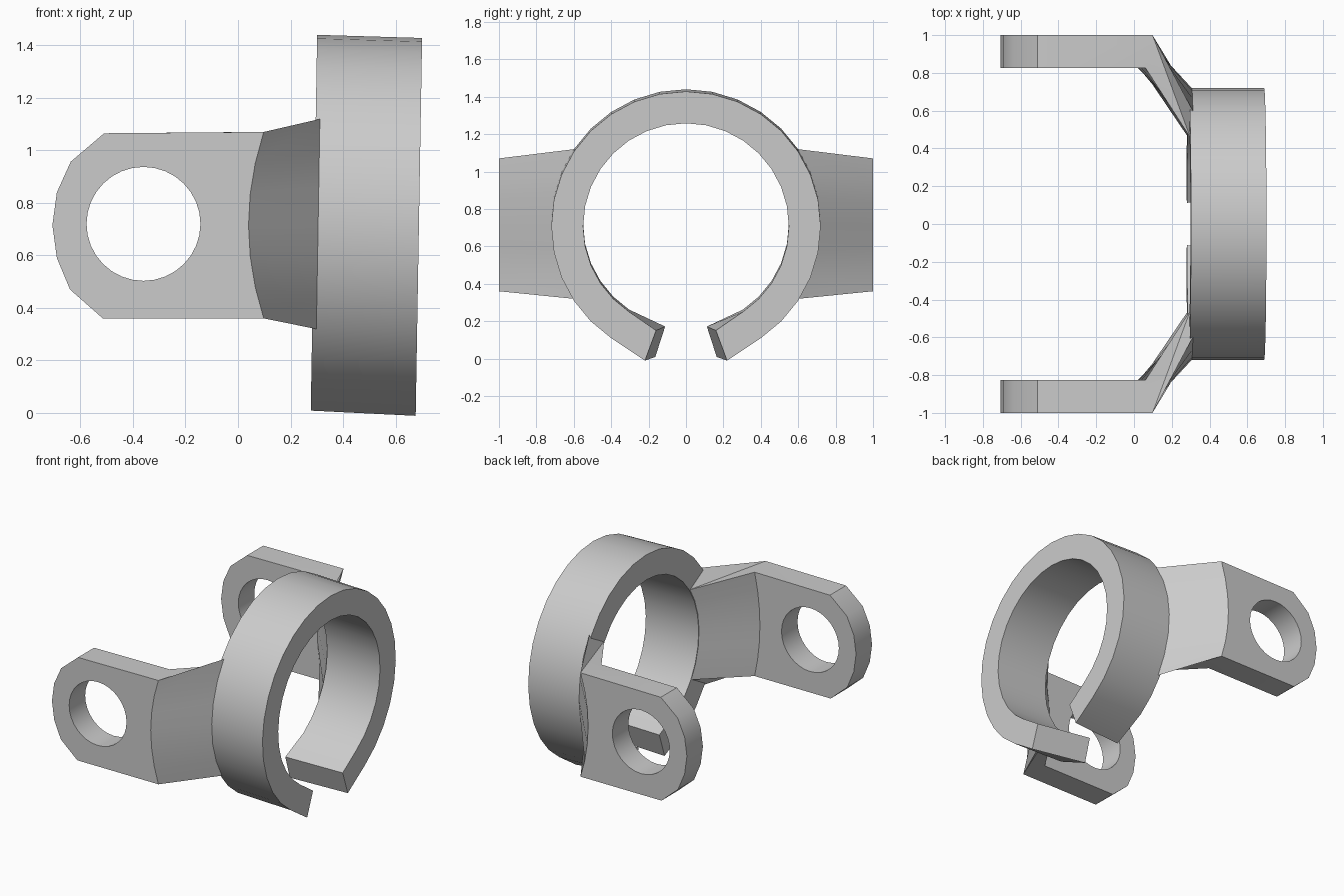
import bpy, bmesh, math
from mathutils import Vector

cube = bpy.data.objects.get("Cube")
if cube:
    bpy.data.objects.remove(cube, do_unlink=True)

grey = bpy.data.materials.new("plain_grey")
grey.use_nodes = True
colour = (0.6, 0.6, 0.6, 1)
grey.diffuse_color = colour
grey.node_tree.nodes["Principled BSDF"].inputs["Base Color"].default_value = colour

CENTRE_Z = 0.72
OUTER, INNER = 0.72, 0.55
STEP = 2 * math.pi / 32


def finish(bm, name):
    bmesh.ops.recalc_face_normals(bm, faces=bm.faces)
    mesh = bpy.data.meshes.new(name)
    bm.to_mesh(mesh)
    bm.free()
    obj = bpy.data.objects.new(name, mesh)
    bpy.context.collection.objects.link(obj)
    mesh.materials.append(grey)
    bpy.ops.object.select_all(action='DESELECT')
    obj.select_set(True)
    bpy.context.view_layer.objects.active = obj
    bpy.ops.object.shade_smooth_by_angle(angle=math.radians(30))


def ring_point(t, radius, angle):
    """Point on the slightly tilted ring; t runs across its width, angle from the top."""
    z = CENTRE_Z + radius * math.cos(angle) - 0.012 * t
    return Vector((0.277 + 0.4 * t + 0.017 * z, radius * math.sin(angle), z))


def loft(bm, sections, caps=True):
    for a, b in zip(sections, sections[1:]):
        for i in range(4):
            j = (i + 1) % 4
            bm.faces.new((a[i], a[j], b[j], b[i]))
    if caps:
        bm.faces.new(sections[0])
        bm.faces.new(sections[-1])


# Open clamp ring with splayed ends
def ring_end(side):
    corners = ((0, 0.73, 13), (1, 0.752, 17), (1, 0.58, 16), (0, 0.56, 11.5))
    return [ring_point(t, r, side * math.radians(180 - a)) for t, r, a in corners]


bm = bmesh.new()
sections = [ring_end(-1)]
for k in range(-13, 14):
    sections.append([ring_point(t, r, k * STEP)
                     for t, r in ((0, OUTER), (1, OUTER), (1, INNER), (0, INNER))])
sections.append(ring_end(1))
loft(bm, [[bm.verts.new(p) for p in s] for s in sections])
finish(bm, "clamp_ring")


# Pierced plate with an angled neck that joins the ring
def build_arm(side, name):
    bm = bmesh.new()
    y_out, y_in = side, side * 0.827
    steps = [k / 3 for k in range(-3, 4)]
    tip = ((-0.51, 1.065), (-0.637, 0.957), (-0.69, 0.84), (-0.707, 0.715),
           (-0.69, 0.59), (-0.64, 0.47), (-0.515, 0.36))

    def plate_face(y, bend_x, bow):
        bend = [bm.verts.new((bend_x + bow * u * u, y, 0.715 + 0.355 * u)) for u in steps]
        outline = bend + [bm.verts.new((x, y, z)) for x, z in tip]
        angles = [2 * math.pi * i / 32 for i in range(32)]
        hole = [bm.verts.new((-0.36 + 0.217 * math.cos(a), y, 0.72 + 0.217 * math.sin(a)))
                for a in angles]
        edges = [bm.edges.new((loop[i - 1], loop[i]))
                 for loop in (outline, hole) for i in range(len(loop))]
        bmesh.ops.triangle_fill(bm, edges=edges, use_beauty=True)
        return bend, outline, hole

    bend_out, outline_out, hole_out = plate_face(y_out, 0.04, 0.058)
    bend_in, outline_in, hole_in = plate_face(y_in, 0.02, 0.04)

    # plate rim (open where the neck starts) and hole wall
    for a, b, start in ((outline_out, outline_in, len(steps)), (hole_out, hole_in, 0)):
        for i in range(start, len(a) + (1 if start else 0)):
            p, q = i - 1, i % len(a)
            bm.faces.new((a[p], a[q], b[q], b[p]))

    # neck between the plate bend and the ring side
    rows = []
    for i, u in enumerate(steps):
        angle = side * (math.pi / 2 - 3 * u * STEP)
        rim = bm.verts.new(ring_point(0.04, OUTER, angle))
        bore = bm.verts.new(ring_point(0.01, INNER, angle))
        rows.append((bend_out[i], rim, bore, bend_in[i]))
    for a, b in zip(rows, rows[1:]):
        bm.faces.new((a[0], a[1], b[1], b[0]))
        bm.faces.new((a[2], a[3], b[3], b[2]))
    for end in (rows[0], rows[-1]):
        bm.faces.new((end[0], end[1], end[2]))
        bm.faces.new((end[0], end[2], end[3]))
    finish(bm, name)


build_arm(-1, "front_arm")
build_arm(1, "back_arm")
